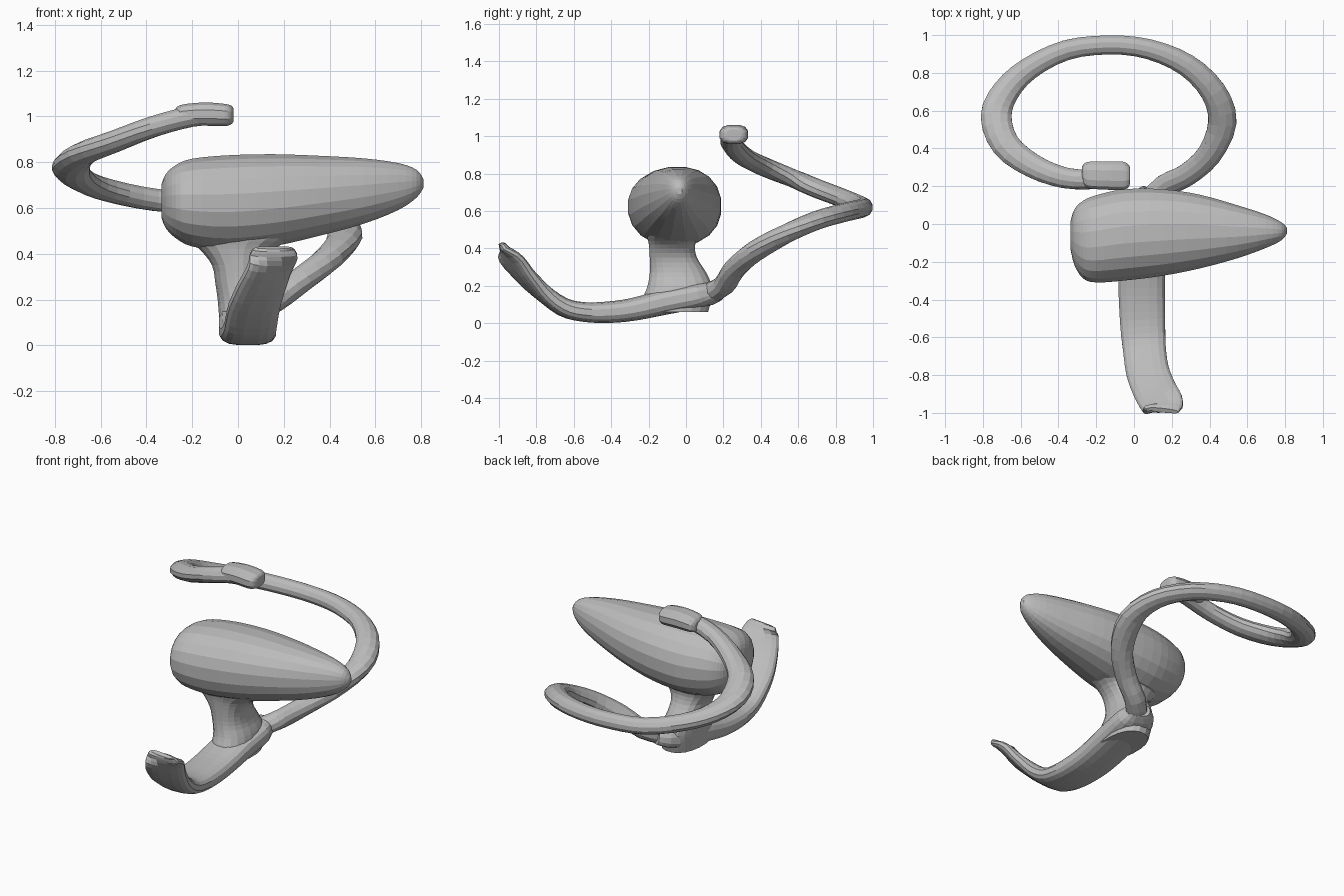
import bpy, bmesh, math
from mathutils import Vector

grey = bpy.data.materials.new("plain grey")
grey.diffuse_color = (0.5, 0.5, 0.5, 1)


def smooth_path(pts, steps):
    """Catmull-Rom through tuples (x, y, z, half width, half height)."""
    out = []
    for i in range(len(pts) - 1):
        p = [pts[max(0, min(len(pts) - 1, i + k))] for k in (-1, 0, 1, 2)]
        for s in range(steps):
            t = s / steps
            out.append([0.5 * (2 * b + (c - a) * t + (2 * a - 5 * b + 4 * c - d) * t * t
                               + (3 * b - a - 3 * c + d) * t ** 3)
                        for a, b, c, d in zip(*p)])
    return out + [list(pts[-1])]


def sweep(name, pts, axes=None, power=2.0, sides=16, steps=3):
    """Rounded sections along a path; axes fixes the section plane."""
    path = smooth_path(pts, steps)
    bm = bmesh.new()
    rings = []
    for i, q in enumerate(path):
        if axes:
            u, v = Vector(axes[0]), Vector(axes[1])
        else:
            a, b = path[max(0, i - 1)], path[min(len(path) - 1, i + 1)]
            t = (Vector(b[:3]) - Vector(a[:3])).normalized()
            u = t.cross(Vector((0, 0, 1))).normalized()
            v = u.cross(t)
        ring = []
        for k in range(sides):
            ang = math.tau * (k + 0.5) / sides
            c, s = math.cos(ang), math.sin(ang)
            cu = math.copysign(abs(c) ** (2 / power), c) * q[3]
            cv = math.copysign(abs(s) ** (2 / power), s) * q[4]
            ring.append(bm.verts.new(Vector(q[:3]) + u * cu + v * cv))
        rings.append(ring)
    for r0, r1 in zip(rings, rings[1:]):
        for k in range(sides):
            j = (k + 1) % sides
            bm.faces.new((r0[k], r0[j], r1[j], r1[k]))
    bm.faces.new(rings[0])
    bm.faces.new(rings[-1])
    bmesh.ops.recalc_face_normals(bm, faces=bm.faces)
    me = bpy.data.meshes.new(name)
    bm.to_mesh(me)
    bm.free()
    me.materials.append(grey)
    ob = bpy.data.objects.new(name, me)
    bpy.context.collection.objects.link(ob)
    return ob


X, Y, Z = (1, 0, 0), (0, 1, 0), (0, 0, 1)

# Long tapered head: x, y range, z range
head = [(-.335, -.14, .02, .56, .70), (-.315, -.22, .08, .51, .75),
        (-.27, -.29, .125, .465, .79), (-.2, -.312, .155, .43, .817),
        (-.05, -.302, .187, .41, .832), (.15, -.277, .187, .43, .837),
        (.35, -.237, .157, .475, .83), (.55, -.182, .10, .53, .818),
        (.7, -.127, .05, .59, .797), (.78, -.087, .01, .645, .767),
        (.81, -.05, -.02, .69, .725)]
sweep("head", [(x, (a + b) / 2, (c + d) / 2, (b - a) / 2, (d - c) / 2)
               for x, a, b, c, d in head], (Y, Z), 2.2, 20)

# Neck flaring into head and foot: z, x range, y range
neck = [(.06, -.075, .15, -.25, .12), (.14, -.085, .15, -.23, .14),
        (.2, -.09, .14, -.207, .14), (.27, -.10, .115, -.195, .11),
        (.35, -.115, .115, -.195, .06), (.42, -.17, .16, -.2, .05),
        (.47, -.235, .25, -.21, .09), (.52, -.26, .33, -.21, .11)]
sweep("neck", [((a + b) / 2, (c + d) / 2, z, (b - a) / 2, (d - c) / 2)
               for z, a, b, c, d in neck], (X, Y), 2.3, 20)

# Flat foot that curls up at the front
sweep("foot", [(.1, .17, .165, .06, .045), (.065, .09, .15, .11, .065),
               (.045, -.1, .115, .125, .068), (.04, -.28, .074, .125, .062),
               (.042, -.42, .058, .123, .058), (.047, -.55, .06, .12, .053),
               (.055, -.66, .088, .115, .05), (.072, -.78, .175, .115, .043),
               (.11, -.88, .275, .115, .036), (.15, -.95, .365, .112, .03),
               (.155, -.978, .41, .098, .022), (.155, -.987, .427, .08, .012)],
      None, 2.8, 16)

# Rising coil behind the head
sweep("coil", [(.06, .1, .15, .06, .055), (.16, .2, .2, .062, .056),
               (.28, .26, .29, .062, .056), (.4, .37, .385, .067, .056),
               (.468, .54, .48, .077, .052), (.42, .7, .55, .07, .05),
               (.28, .84, .59, .062, .05), (.08, .925, .61, .055, .05),
               (-.13, .948, .62, .052, .05), (-.36, .92, .635, .055, .05),
               (-.56, .82, .675, .062, .05), (-.68, .7, .72, .074, .05),
               (-.73, .57, .775, .084, .05), (-.68, .42, .835, .077, .05),
               (-.54, .31, .89, .066, .048), (-.37, .245, .955, .057, .047),
               (-.2, .235, 1.0, .052, .047), (-.08, .235, 1.005, .045, .045)],
      None, 2.0, 12)

# Thick blunt tip of the coil
sweep("coil_tip", [(-.275, .27, 1.0, .035, .03), (-.25, .26, 1.005, .07, .046),
                   (-.15, .257, 1.01, .077, .052), (-.06, .255, 1.006, .077, .05),
                   (-.03, .255, 1.006, .062, .042), (-.02, .255, 1.006, .04, .03)],
      (Y, Z), 2.6, 12)
